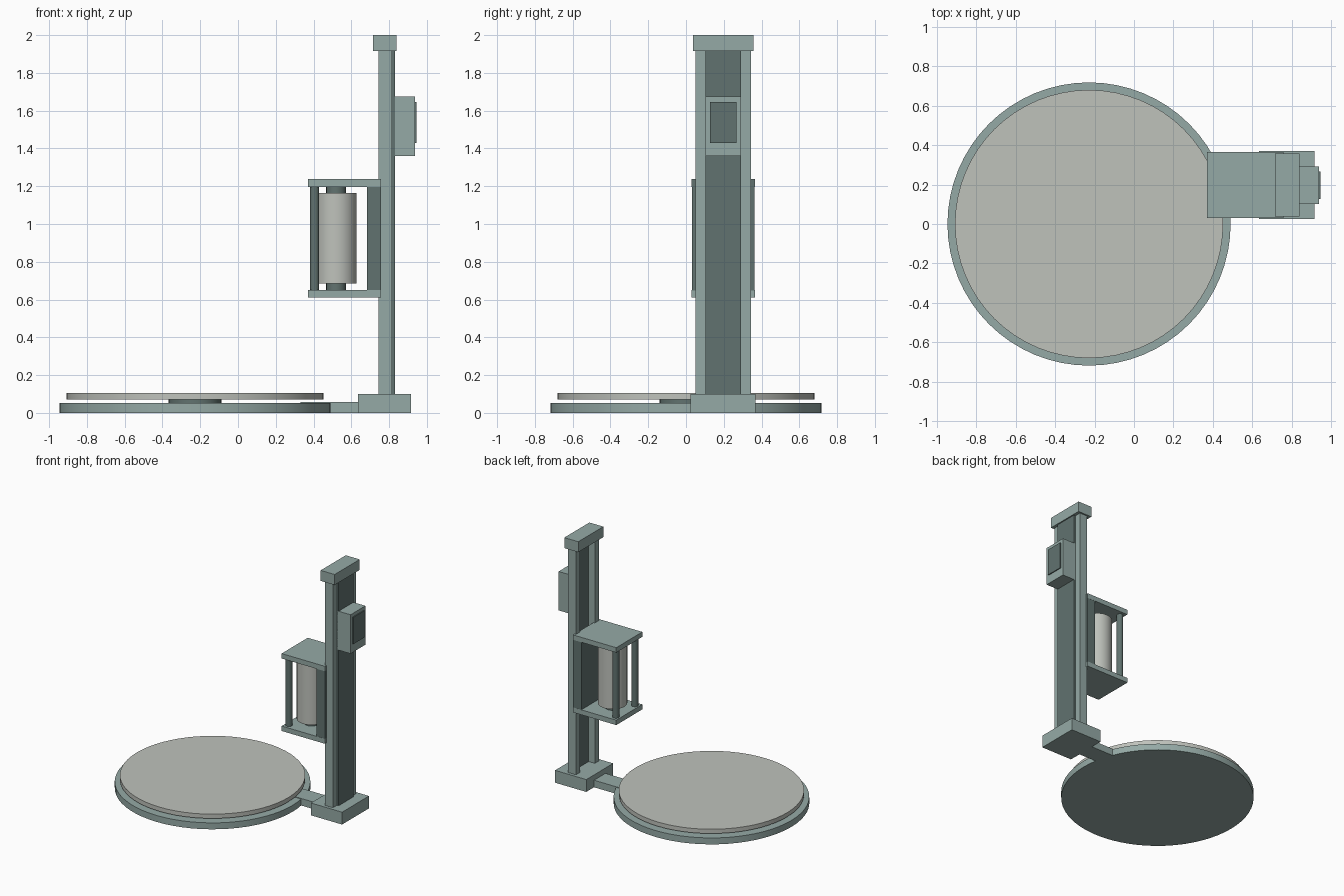
import bpy
import math

if "Cube" in bpy.data.objects:
    bpy.data.objects.remove(bpy.data.objects["Cube"])


def material(name, color):
    m = bpy.data.materials.new(name)
    m.diffuse_color = (*color, 1)
    m.use_nodes = True
    m.node_tree.nodes["Principled BSDF"].inputs["Base Color"].default_value = m.diffuse_color
    return m


BODY = material("painted_steel", (0.30, 0.40, 0.38))
DARK = material("dark_steel", (0.12, 0.17, 0.16))
LIGHT = material("light_grey", (0.52, 0.54, 0.50))


def box(name, x, y, z, mat):
    """Box from (min, max) pairs on each axis."""
    me = bpy.data.meshes.new(name)
    verts = [(a, b, c) for a in x for b in y for c in z]
    faces = [(0, 1, 3, 2), (4, 6, 7, 5), (0, 4, 5, 1),
             (2, 3, 7, 6), (0, 2, 6, 4), (1, 5, 7, 3)]
    me.from_pydata(verts, [], faces)
    me.materials.append(mat)
    ob = bpy.data.objects.new(name, me)
    bpy.context.collection.objects.link(ob)
    return ob


def cylinder(name, centre, radius, z, mat, sides):
    """Upright cylinder between two heights."""
    bpy.ops.mesh.primitive_cylinder_add(
        vertices=sides, radius=radius, depth=z[1] - z[0],
        location=(*centre, (z[0] + z[1]) / 2))
    ob = bpy.context.object
    ob.name = name
    ob.data.materials.append(mat)
    bpy.ops.object.shade_smooth_by_angle(angle=math.radians(30))
    return ob


CY = 0.197  # centre line of the mast


def span(half):
    return (CY - half, CY + half)


# Turntable
table = (-0.228, 0)
cylinder("turntable_base", table, 0.718, (0, 0.052), BODY, 64)
cylinder("turntable_hub", table, 0.14, (0.052, 0.07), DARK, 32)
cylinder("turntable_plate", table, 0.68, (0.07, 0.105), LIGHT, 64)

# Mast foot and the arm joining it to the turntable
box("connecting_arm", (0.33, 0.64), span(0.073), (0, 0.057), BODY)
box("mast_foot", (0.635, 0.915), span(0.172), (0, 0.1), BODY)

# Mast: two rails, recessed panel and cap
for side, label in ((-1, "front"), (1, "back")):
    ys = sorted((CY + side * 0.095, CY + side * 0.147))
    box("mast_rail_" + label, (0.745, 0.815), ys, (0.1, 1.92), BODY)
box("mast_panel", (0.80, 0.83), span(0.095), (0.1, 1.92), DARK)
box("mast_cap", (0.715, 0.84), span(0.16), (1.915, 2.0), BODY)

# Control box with screen
box("control_box", (0.815, 0.937), span(0.095), (1.36, 1.675), BODY)
box("control_screen", (0.937, 0.945), span(0.07), (1.43, 1.647), DARK)

# Film carriage frame
box("carriage_back_plate", (0.683, 0.757), span(0.166), (0.648, 1.235), DARK)
box("carriage_bottom_plate", (0.37, 0.757), span(0.167), (0.61, 0.65), BODY)
box("carriage_top_plate", (0.37, 0.757), span(0.167), (1.197, 1.237), BODY)

# Film roll on its core, and the two guide rollers
cylinder("roll_core", (0.52, CY), 0.053, (0.65, 1.197), DARK, 24)
cylinder("film_roll", (0.52, CY), 0.108, (0.685, 1.165), LIGHT, 32)
for side, label in ((-1, "front"), (1, "back")):
    cylinder("guide_roller_" + label, (0.405, CY + side * 0.122), 0.025,
             (0.65, 1.197), DARK, 20)
